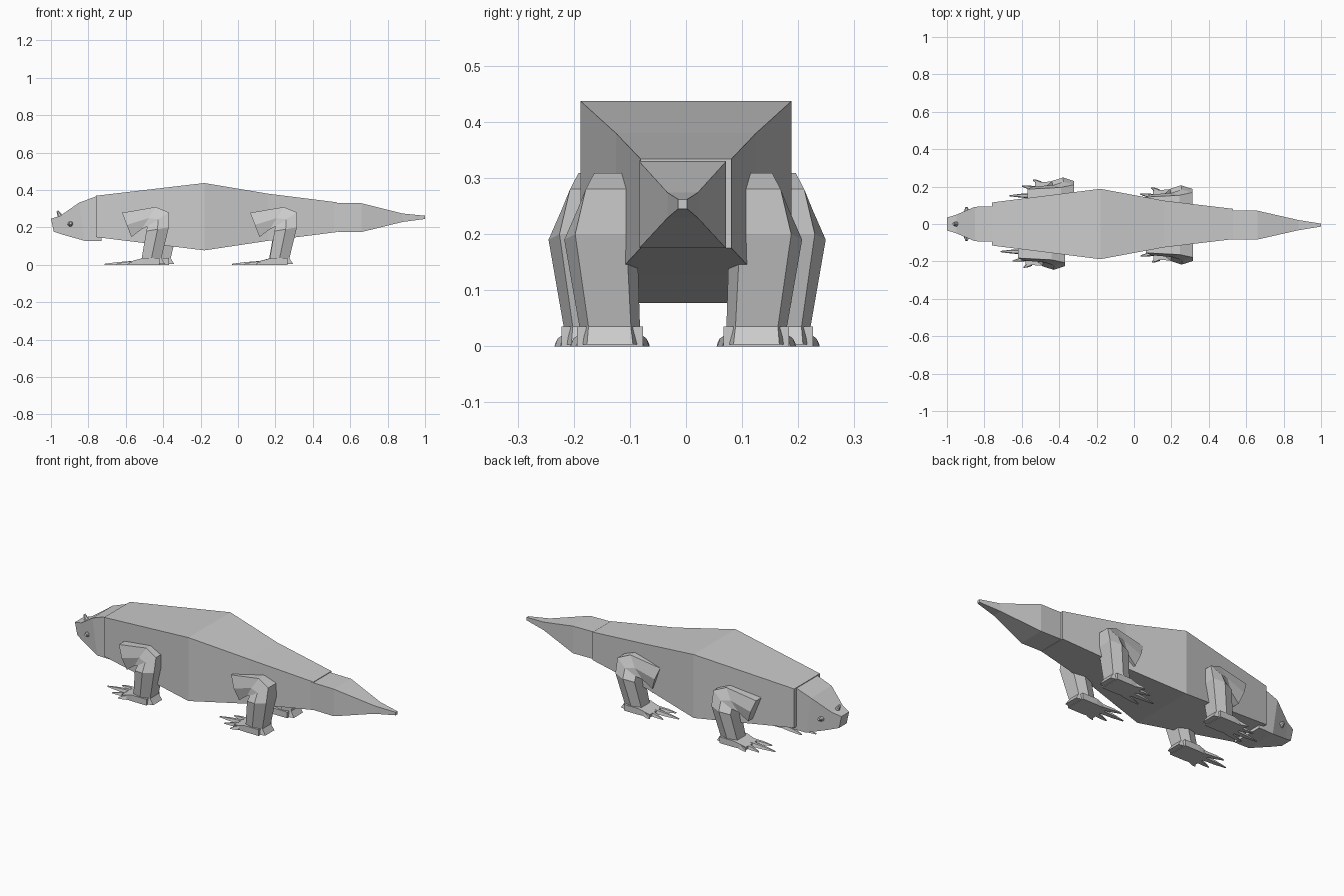
import bpy, bmesh
from mathutils import Vector

if "Cube" in bpy.data.objects:
    bpy.data.objects.remove(bpy.data.objects["Cube"])


def loft(name, rings):
    """Skin a list of equal-length rings, capping both ends."""
    bm = bmesh.new()
    loops = [[bm.verts.new(p) for p in r] for r in rings]
    for a, b in zip(loops, loops[1:]):
        n = len(a)
        for i in range(n):
            bm.faces.new((a[i], a[(i + 1) % n], b[(i + 1) % n], b[i]))
    bm.faces.new(loops[0])
    bm.faces.new(loops[-1])
    bmesh.ops.recalc_face_normals(bm, faces=bm.faces[:])
    me = bpy.data.meshes.new(name)
    bm.to_mesh(me)
    bm.free()
    ob = bpy.data.objects.new(name, me)
    bpy.context.collection.objects.link(ob)
    return ob


def box_loft(name, stations, yc=0.0):
    """Rectangular sections along x: (x_top, x_bottom, half width, z_bottom, z_top)."""
    return loft(name, [[(xb, yc - w, zb), (xb, yc + w, zb), (xt, yc + w, zt), (xt, yc - w, zt)]
                       for xt, xb, w, zb, zt in stations])


# Trunk, head and tail
box_loft("body", [(-.76, -.76, .115, .148, .369), (-.18, -.18, .188, .077, .437),
                  (.16, .16, .125, .128, .38), (.53, .53, .081, .175, .334)])
box_loft("head", [(-.73, -.73, .094, .128, .365), (-.76, -.76, .094, .128, .365),
                  (-.85, -.82, .092, .128, .332), (-.95, -.94, .05, .162, .262),
                  (-1.0, -.985, .034, .177, .246)])
box_loft("tail", [(.50, .50, .077, .177, .331), (.66, .66, .077, .175, .329),
                  (.88, .88, .027, .229, .274), (1.0, 1.0, .008, .245, .262)], -.006)


# Eyes and the small bump on the snout
def cone(name, loc, r, depth, rot):
    bpy.ops.mesh.primitive_cone_add(vertices=7, radius1=r, radius2=r * .4, depth=depth,
                                    location=loc, rotation=rot)
    bpy.context.object.name = name


for s in (-1, 1):
    cone("eye", (-.895, s * .074, .22), .018, .03, (-s * 1.4, 0, 0))
cone("snout_bump", (-.957, 0, .272), .015, .036, (0, -.5, 0))


# Legs: each station is front/lower point, back/upper point, inner y, outer y
PROFILE = [((-.57, .148), (-.62, .278), .11, .195),
           ((-.515, .19), (-.44, .309), .115, .205),
           ((-.485, .205), (-.37, .28), .12, .222),
           ((-.49, .18), (-.37, .20), .115, .245),
           ((-.515, .035), (-.41, .035), .11, .218),
           ((-.53, .003), (-.39, .003), .105, .222)]
# Toes: root y fraction, tip x, tip y fraction
TOES = [(.12, -.66, -.08), (.37, -.715, .36), (.63, -.65, .80), (.88, -.59, 1.08)]


def leg(name, side, dx, dy):
    def pt(x, y, z):
        return Vector((x + dx, side * (y + dy), z))

    rings = []
    for (fx, fz), (bx, bz), yi, yo in PROFILE:
        mx, mz, c = (fx + bx) / 2, (fz + bz) / 2, (yo - yi) * .15
        rings.append([pt(fx, yi + c, fz), pt(fx, yo - c, fz), pt(mx, yo, mz),
                      pt(bx, yo - c, bz), pt(bx, yi + c, bz), pt(mx, yi, mz)])
    loft(name, rings)
    # Flat wedge palm with tapered toes
    y0, y1 = .105, .222
    loft(name + "_palm", [[pt(x, a, 0), pt(x, b, 0), pt(x, b, z), pt(x, a, z)]
                          for x, a, b, z in ((-.42, y0, y1, .035), (-.51, y0, y1, .035),
                                             (-.58, y0 + .008, y1 - .005, .017))])
    for i, (r, tx, t) in enumerate(TOES):
        toe = []
        for k, w, z in ((0, .016, .022), (.6, .011, .014), (1, .003, .005)):
            x = -.545 + (tx + .545) * k
            y = y0 + (y1 - y0) * (r + (t - r) * k)
            toe.append([pt(x, y - w, 0), pt(x, y + w, 0), pt(x, y + w * .6, z), pt(x, y - w * .6, z)])
        loft(f"{name}_toe_{i + 1}", toe)


leg("front_leg_right", -1, 0, 0)
leg("front_leg_left", 1, .05, .004)
leg("hind_leg_right", -1, .685, -.028)
leg("hind_leg_left", 1, .682, -.038)
